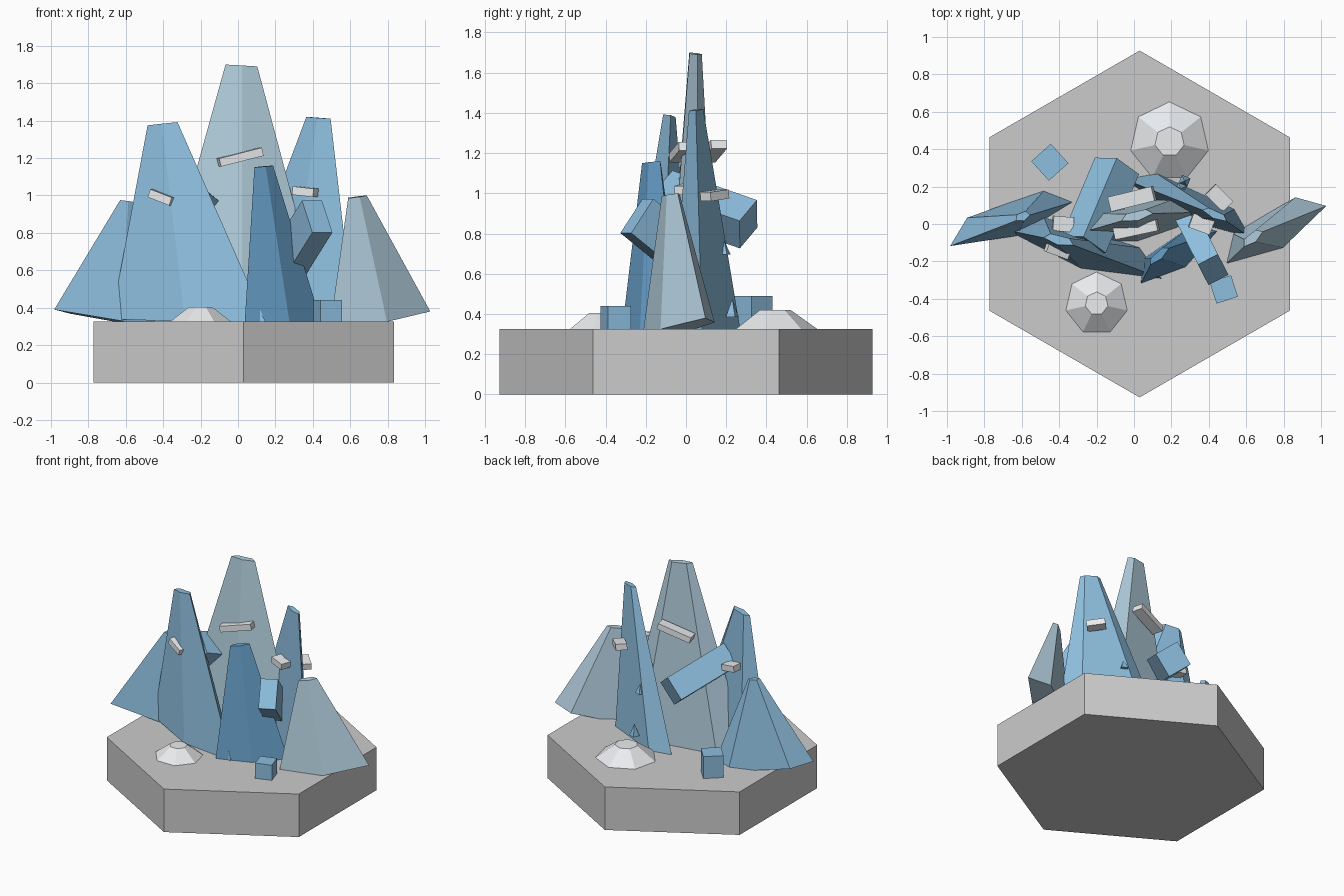
import bpy, bmesh, math
from mathutils import Vector, Matrix, Euler

if "Cube" in bpy.data.objects:
    bpy.data.objects.remove(bpy.data.objects["Cube"])


def material(name, rgb):
    m = bpy.data.materials.new(name)
    m.diffuse_color = (*rgb, 1)
    m.use_nodes = True
    m.node_tree.nodes["Principled BSDF"].inputs["Base Color"].default_value = m.diffuse_color
    return m


PALE = material("pale_ice", (0.46, 0.64, 0.75))
BLUE = material("blue_ice", (0.27, 0.52, 0.74))
DEEP = material("deep_ice", (0.14, 0.36, 0.60))
SNOW = material("snow", (0.82, 0.84, 0.86))


def finish(name, bm, mat=None):
    bmesh.ops.recalc_face_normals(bm, faces=bm.faces)
    me = bpy.data.meshes.new(name)
    bm.to_mesh(me)
    bm.free()
    ob = bpy.data.objects.new(name, me)
    bpy.context.collection.objects.link(ob)
    if mat:
        me.materials.append(mat)
    return ob


def frustum(name, sides, r1, r2, z0, z1, xy, turn, mat=None):
    bm = bmesh.new()
    bmesh.ops.create_cone(bm, cap_ends=True, segments=sides, radius1=r1, radius2=r2, depth=z1 - z0,
                          matrix=Matrix.Translation((*xy, (z0 + z1) / 2)) @ Matrix.Rotation(turn, 4, 'Z'))
    # turn the first corner to face +y, plus any extra turn
    return finish(name, bm, mat)


def block(name, centre, size, rot, mat):
    bm = bmesh.new()
    bmesh.ops.create_cube(bm, size=1, matrix=Matrix.LocRotScale(
        Vector(centre), Euler([math.radians(a) for a in rot]), Vector(size)))
    return finish(name, bm, mat)


def crystal(name, base, top, thick, mat):
    """Flattened five-sided spire between a base line and a short top line."""
    bm = bmesh.new()
    rings = []
    for (a, b), t in ((base, thick), (top, thick * 0.25)):
        a, b = Vector(a), Vector(b)
        along = (b - a) / 2
        front = Vector((along.y, -along.x, 0)).normalized()
        ring = []
        for i in range(5):
            ang = math.radians(-90 + 72 * i)
            u = math.cos(ang) / math.cos(math.radians(18))
            v = -math.sin(ang) + 0.2
            ring.append(bm.verts.new((a + b) / 2 + along * u + front * v * t))
        rings.append(ring)
    lo, hi = rings
    bm.faces.new(lo)
    bm.faces.new(hi)
    for i in range(5):
        j = (i + 1) % 5
        bm.faces.new((lo[i], lo[j], hi[j], hi[i]))
    return finish(name, bm, mat)


# hexagonal plinth
plinth = frustum("plinth", 6, 0.927, 0.927, 0, 0.325, (0.03, 0), 0)
co = [v.co for v in plinth.data.vertices]
if max(c.y for c in co) < 0.9:
    for c in co:
        x, y = c.x - 0.03, c.y
        c.x, c.y = 0.03 - y, x

# ice spires
crystal("centre_spire", ((-0.46, -0.04, 0.32), (0.46, 0.12, 0.32)),
        ((-0.07, 0.03, 1.70), (0.10, 0.07, 1.69)), 0.11, PALE)
crystal("left_spire", ((-0.66, 0.02, 0.34), (0.17, -0.24, 0.31)),
        ((-0.48, -0.06, 1.375), (-0.32, -0.10, 1.392)), 0.11, BLUE)
crystal("right_spire", ((-0.03, 0.28, 0.32), (0.64, -0.03, 0.32)),
        ((0.37, 0.085, 1.42), (0.50, 0.025, 1.41)), 0.09, BLUE)
crystal("front_spire", ((0.01, -0.28, 0.32), (0.42, 0.0, 0.32)),
        ((0.08, -0.21, 1.15), (0.18, -0.12, 1.16)), 0.09, DEEP)
crystal("outer_left_spire", ((-1.0, -0.07, 0.39), (-0.33, 0.17, 0.27)),
        ((-0.635, 0.03, 0.975), (-0.56, 0.06, 0.965)), 0.10, BLUE)
crystal("outer_right_spire", ((0.46, -0.17, 0.27), (1.0, 0.145, 0.38)),
        ((0.58, -0.11, 0.985), (0.68, -0.03, 1.0)), 0.11, PALE)

# slanted blocks piercing the spires
block("front_slanted_block", (0.35, -0.10, 0.77), (0.12, 0.40, 0.21), (-36, 0, 27), BLUE)
block("rear_slanted_block", (-0.18, 0.10, 0.92), (0.18, 0.48, 0.18), (-22, 35, -36), BLUE)

# snow ledges on the spire faces: centre, length, tilt, turn
for i, (c, length, tilt, turn) in enumerate((
        ((0.01, -0.02, 1.205), 0.24, -14, 12), ((-0.01, 0.135, 1.21), 0.25, -16, 14),
        ((-0.405, -0.13, 0.99), 0.13, 20, -20), ((-0.38, 0.0, 0.99), 0.11, 8, -5),
        ((0.36, 0.0, 1.02), 0.12, 6, -20), ((0.455, 0.14, 0.99), 0.13, 6, -45))):
    block(f"snow_ledge_{i + 1}", c, (length, 0.08, 0.045), (0, tilt, turn), SNOW)

# loose ice cubes
block("front_ice_cube", (0.48, -0.35, 0.38), (0.12, 0.12, 0.12), (0, 0, 18), BLUE)
block("rear_ice_cube", (-0.45, 0.33, 0.405), (0.14, 0.14, 0.17), (0, 0, 42), BLUE)

# small ice shards
for i, (x, y, z, h) in enumerate(((0.12, -0.235, 0.43, 0.12), (0.25, 0.19, 0.73, 0.07),
                                  (0.27, 0.23, 0.43, 0.09))):
    frustum(f"ice_shard_{i + 1}", 4, 0.035, 0, z - h / 2, z + h / 2, (x, y), 0.4, BLUE)

# seven-sided snow mounds
for name, xy, r, r2, h in (("front_snow_mound", (-0.2, -0.425), 0.175, 0.062, 0.405),
                           ("rear_snow_mound", (0.19, 0.44), 0.22, 0.08, 0.42)):
    ob = frustum(name, 7, r, r2, 0.32, h, xy, 0, SNOW)
    # align one corner with +y
    v = ob.data.vertices[0].co - Vector((*xy, 0))
    rot = math.pi / 2 - math.atan2(v.y, v.x)
    centre = Matrix.Translation((*xy, 0))
    ob.data.transform(centre @ Matrix.Rotation(rot, 4, 'Z') @ centre.inverted())
